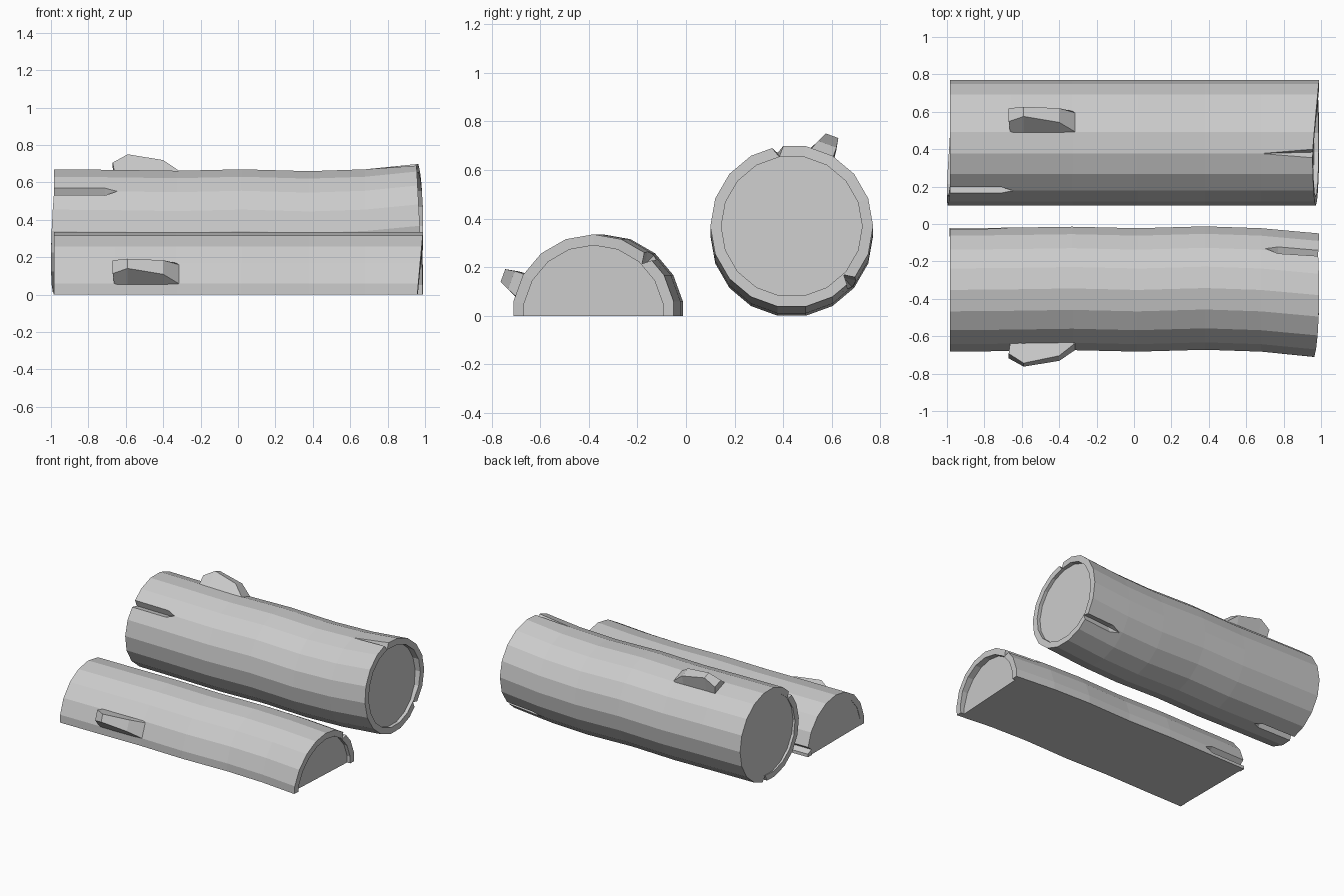
import bpy, bmesh, math

if "Cube" in bpy.data.objects:
    bpy.data.objects.remove(bpy.data.objects["Cube"])

SIDES, R, R_IN = 18, 0.335, 0.29
bark = bpy.data.materials.new("wood_grey")
bark.diffuse_color = (0.6, 0.6, 0.6, 1)
bark.use_nodes = True
bark.node_tree.nodes["Principled BSDF"].inputs["Base Color"].default_value = bark.diffuse_color

# gentle bend of the trunk: (x, vertical drift)
BEND = [(-0.983, 0), (-0.66, -0.003), (-0.33, -0.008), (0.02, 0),
        (0.38, -0.01), (0.68, 0), (0.972, 0.028)]
# splits: angle, start of full depth x, tip x, open end x
SPLITS = [(100, 1.0, 0.68, 1.1), (-42, 0.77, 0.70, 1.1),
          (140, -0.71, -0.645, -1.1), (-82, -0.71, -0.645, -1.1)]


def drift(x):
    x = max(BEND[0][0], min(BEND[-1][0], x))
    for (x0, d0), (x1, d1) in zip(BEND, BEND[1:]):
        if x <= x1:
            return d0 + (d1 - d0) * (x - x0) / (x1 - x0)
    return BEND[-1][1]


def polar(x, ang, r, t=0.0):
    """Point at radius r along angle, moved t sideways (clockwise)."""
    a = math.radians(ang)
    return (x, r * math.cos(a) + t * math.sin(a),
            r * math.sin(a) - t * math.cos(a) + drift(x))


def loft(name, rings):
    """Closed solid through rings of equal point count."""
    bm = bmesh.new()
    vs = [[bm.verts.new(p) for p in ring] for ring in rings]
    n = len(rings[0])
    for a, b in zip(vs, vs[1:]):
        for i in range(n):
            j = (i + 1) % n
            bm.faces.new((a[i], a[j], b[j], b[i]))
    bm.faces.new(vs[0][::-1])
    bm.faces.new(vs[-1])
    bmesh.ops.remove_doubles(bm, verts=bm.verts[:], dist=1e-5)
    bmesh.ops.recalc_face_normals(bm, faces=bm.faces[:])
    me = bpy.data.meshes.new(name)
    bm.to_mesh(me)
    bm.free()
    me.materials.append(bark)
    ob = bpy.data.objects.new(name, me)
    bpy.context.collection.objects.link(ob)
    return ob


def cut(ob, cutter):
    mod = ob.modifiers.new("cut", 'BOOLEAN')
    mod.operation, mod.solver, mod.object = 'DIFFERENCE', 'EXACT', cutter
    dg = bpy.context.evaluated_depsgraph_get()
    me = bpy.data.meshes.new_from_object(ob.evaluated_get(dg))
    ob.modifiers.clear()
    ob.data = me
    bpy.data.objects.remove(cutter)


def bulge(ang, a0, a1, amount):
    """Bark between two splits leans outward."""
    s = ((ang - a0) % 360) / (a1 - a0)
    return amount * math.sin(math.pi * s) if s < 1 else 0.0


def end_ring(side, r, recess=None):
    pts = []
    for k in range(SIDES):
        ang = k * 360 / SIDES
        dz = r * math.sin(math.radians(ang))
        if side > 0:
            x = 0.972 - 0.054 * dz
            x += bulge(ang, -42, 100, 0.022) if recess is None else -recess
        else:
            x = -0.983
            x -= bulge(ang, 140, 278, 0.017) if recess is None else -recess
        p = polar(0.972 * side, ang, r)
        pts.append((x, p[1], p[2]))
    return pts


def make_log(name):
    # trunk with rimmed ends
    rings = [end_ring(-1, R_IN, 0.003), end_ring(-1, R_IN), end_ring(-1, R)]
    rings += [[polar(x, k * 360 / SIDES, R) for k in range(SIDES)]
              for x, _ in BEND[1:-1]]
    rings += [end_ring(1, R), end_ring(1, R_IN), end_ring(1, R_IN, 0.025)]
    log = loft(name, rings)
    # V-shaped splits in the bark
    for ang, mid, tip, end in SPLITS:
        def section(x):
            return [polar(x, ang, 0.38, -0.053), polar(x, ang, 0.38, 0.053),
                    polar(x, ang, 0.288)]
        cut(log, loft("split", [section(end), section(mid),
                                [polar(tip, ang, 0.335)] * 3]))
    return log


def make_knot(name):
    # stub of a broken branch: x, top radius, top sides
    st = [(-0.66, -0.67, 0.385, -0.02, 0.055), (-0.59, -0.59, 0.437, -0.01, 0.045),
          (-0.40, -0.40, 0.40, -0.03, 0.05), (-0.31, -0.31, 0.325, -0.06, 0.05)]
    return loft(name, [[polar(xb, 70, 0.31, -0.07), polar(xt, 70, r, t0),
                        polar(xt, 70, r, t1), polar(xb, 70, 0.31, 0.062)]
                       for xb, xt, r, t0, t1 in st])


# whole log
for ob in (make_log("whole_log"), make_knot("whole_log_knot")):
    ob.location = (0, 0.435, 0.34)

# half log: same log turned a quarter and sawn flat
half, knot = make_log("half_log"), make_knot("half_log_knot")
for ob in (half, knot):
    for v in ob.data.vertices:
        x, y, z = v.co
        v.co = (x, -z, y)
saw = loft("saw", [[(x, -1, -1), (x, 1, -1), (x, 1, 0), (x, -1, 0)]
                   for x in (-1.5, 1.5)])
cut(half, saw)
for ob in (half, knot):
    ob.location = (0, -0.3525, 0)
